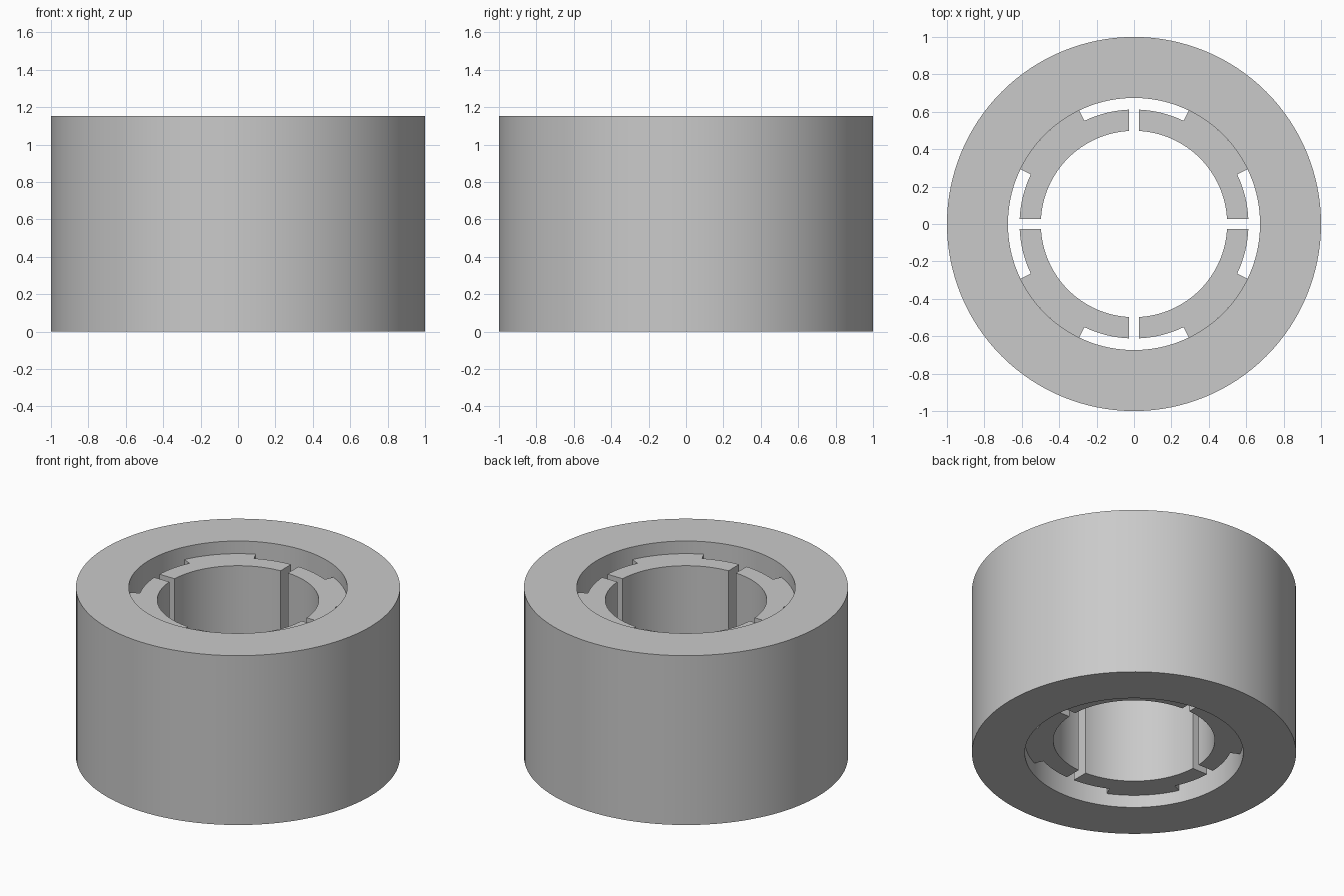
import bpy
import bmesh
from math import asin, cos, pi, radians, sin

HEIGHT = 1.153
RECESS = 0.086        # pads sit back from both rims
R_OUT, R_BORE = 1.0, 0.674
R_PAD_IN, R_PAD_OUT = 0.498, 0.612
SLOT_HALF = 0.028
RIB_START = radians(25.7)

cube = bpy.data.objects.get("Cube")
if cube:
    bpy.data.objects.remove(cube, do_unlink=True)

grey = bpy.data.materials.new("plain_grey")
grey.use_nodes = True
colour = (0.59, 0.59, 0.59, 1.0)
grey.diffuse_color = colour
grey.node_tree.nodes["Principled BSDF"].inputs["Base Color"].default_value = colour


def finish(bm, name):
    bmesh.ops.recalc_face_normals(bm, faces=bm.faces[:])
    mesh = bpy.data.meshes.new(name)
    bm.to_mesh(mesh)
    bm.free()
    mesh.materials.append(grey)
    obj = bpy.data.objects.new(name, mesh)
    bpy.context.collection.objects.link(obj)
    bpy.ops.object.select_all(action="DESELECT")
    obj.select_set(True)
    bpy.context.view_layer.objects.active = obj
    bpy.ops.object.shade_smooth_by_angle(angle=radians(30))
    return obj


def arc(radius, start, end, steps):
    return [(radius * cos(start + (end - start) * i / steps),
             radius * sin(start + (end - start) * i / steps))
            for i in range(steps + 1)]


# Outer sleeve: a rectangle spun about the vertical axis
bm = bmesh.new()
profile = [(R_BORE, 0), (R_OUT, 0), (R_OUT, HEIGHT), (R_BORE, HEIGHT)]
verts = [bm.verts.new((r, 0, z)) for r, z in profile]
edges = [bm.edges.new((verts[i], verts[(i + 1) % 4])) for i in range(4)]
bmesh.ops.spin(bm, geom=verts + edges, cent=(0, 0, 0), axis=(0, 0, 1),
               angle=2 * pi, steps=128, use_merge=True)
bmesh.ops.remove_doubles(bm, verts=bm.verts[:], dist=0.0001)
finish(bm, "outer_sleeve")

# Inner pads: quarter arcs with parallel-sided slots and a rib joining the sleeve
a_in = asin(SLOT_HALF / R_PAD_IN)
a_out = asin(SLOT_HALF / R_PAD_OUT)
quarter = pi / 2
outline = (arc(R_PAD_OUT, a_out, RIB_START, 10)
           + arc(R_BORE, RIB_START, quarter - RIB_START, 16)
           + arc(R_PAD_OUT, quarter - RIB_START, quarter - a_out, 10)
           + arc(R_PAD_IN, quarter - a_in, a_in, 32))

for k, side in enumerate(("back_left", "back_right", "front_right", "front_left")):
    bm = bmesh.new()
    face = bm.faces.new([bm.verts.new((x, y, RECESS)) for x, y in outline])
    result = bmesh.ops.extrude_face_region(bm, geom=[face], use_keep_orig=True)
    top = [v for v in result["geom"] if isinstance(v, bmesh.types.BMVert)]
    bmesh.ops.translate(bm, verts=top, vec=(0, 0, HEIGHT - 2 * RECESS))
    pad = finish(bm, "inner_pad_" + side)
    pad.rotation_euler.z = k * quarter
